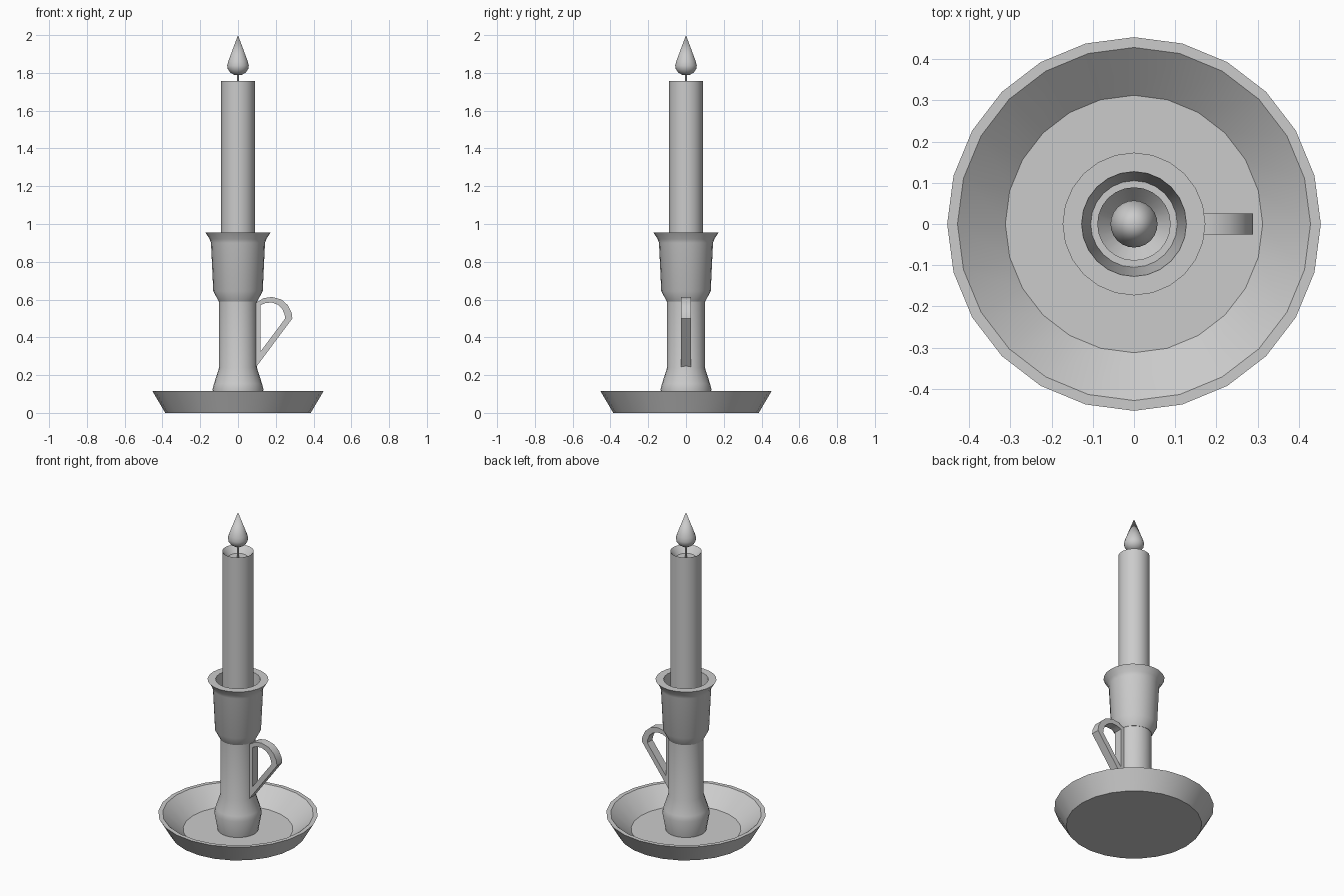
import bpy
import bmesh
import math

cube = bpy.data.objects.get("Cube")
if cube:
    bpy.data.objects.remove(cube, do_unlink=True)

SIDES = 24
GREY = (0.6, 0.6, 0.6, 1.0)
grey = bpy.data.materials.new("plain_grey")
grey.use_nodes = True
grey.diffuse_color = GREY
grey.node_tree.nodes["Principled BSDF"].inputs["Base Color"].default_value = GREY


def finish(name, bm, angle=30):
    bmesh.ops.recalc_face_normals(bm, faces=bm.faces[:])
    mesh = bpy.data.meshes.new(name)
    bm.to_mesh(mesh)
    bm.free()
    mesh.materials.append(grey)
    obj = bpy.data.objects.new(name, mesh)
    bpy.context.collection.objects.link(obj)
    bpy.ops.object.select_all(action="DESELECT")
    obj.select_set(True)
    bpy.context.view_layer.objects.active = obj
    bpy.ops.object.shade_smooth_by_angle(angle=math.radians(angle))
    return obj


def lathe(name, profile, angle=30):
    """Turn (radius, height) points about z; both ends lie on the axis."""
    bm = bmesh.new()
    verts = [bm.verts.new((r, 0, z)) for r, z in profile]
    edges = [bm.edges.new(pair) for pair in zip(verts, verts[1:])]
    bmesh.ops.spin(bm, geom=verts + edges, cent=(0, 0, 0), axis=(0, 0, 1),
                   angle=math.tau, steps=SIDES, use_duplicate=False)
    bmesh.ops.remove_doubles(bm, verts=bm.verts[:], dist=0.0005)
    return finish(name, bm, angle)


# Dish with sloping wall and flat rim
lathe("dish", [(0, 0), (0.385, 0), (0.453, 0.115), (0.428, 0.115),
               (0.312, 0.018), (0, 0.018)])

# Stem with flared foot
lathe("stem", [(0, 0.016), (0.115, 0.016), (0.135, 0.125), (0.127, 0.155),
               (0.10, 0.24), (0.10, 0.60), (0, 0.60)])

# Hollow cup that holds the candle
lathe("cup", [(0, 0.59), (0.102, 0.59), (0.131, 0.645), (0.143, 0.90),
              (0.150, 0.92), (0.173, 0.955), (0.127, 0.955),
              (0.105, 0.66), (0, 0.66)])

# Candle with melted hollow at the top
lathe("candle", [(0, 0.65), (0.089, 0.65), (0.089, 1.757),
                 (0.055, 1.717), (0, 1.717)])

lathe("wick", [(0, 1.71), (0.005, 1.71), (0.005, 1.80), (0, 1.80)])

# Teardrop flame
lathe("flame", [(0, 1.787), (0.022, 1.79), (0.042, 1.803), (0.054, 1.82),
                (0.057, 1.838), (0.052, 1.86), (0, 2.0)], 50)

# Handle: closed flat band, matched outer and inner outlines in x and z
outer = [(0.09, 0.235), (0.288, 0.50), (0.284, 0.53), (0.264, 0.57),
         (0.23, 0.60), (0.18, 0.614), (0.135, 0.607), (0.09, 0.58)]
inner = [(0.119, 0.325), (0.250, 0.50), (0.247, 0.52), (0.234, 0.551),
         (0.21, 0.573), (0.18, 0.584), (0.146, 0.582), (0.119, 0.57)]
bm = bmesh.new()
rings = [[bm.verts.new((x, y, z)) for x, z in loop]
         for loop, y in ((outer, -0.026), (inner, -0.026),
                         (inner, 0.026), (outer, 0.026))]
for a, b in zip(rings, rings[1:] + rings[:1]):
    for i in range(len(a)):
        j = (i + 1) % len(a)
        bm.faces.new((a[i], a[j], b[j], b[i]))
finish("handle", bm)
